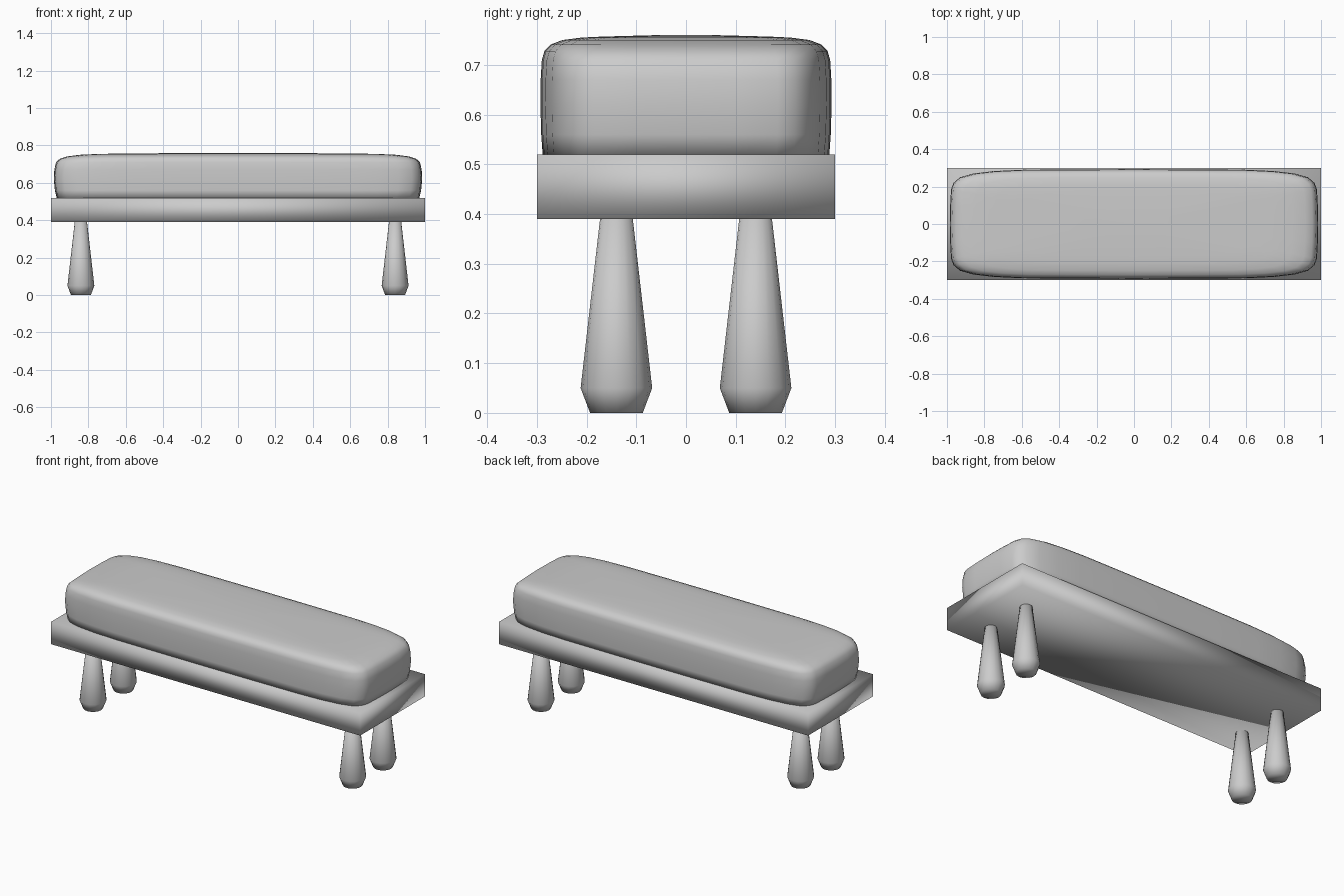
import bpy, bmesh, math

if "Cube" in bpy.data.objects:
    bpy.data.objects.remove(bpy.data.objects["Cube"])


def make_object(name, bm):
    bmesh.ops.recalc_face_normals(bm, faces=bm.faces)
    for f in bm.faces:
        f.smooth = True
    mesh = bpy.data.meshes.new(name)
    bm.to_mesh(mesh)
    bm.free()
    ob = bpy.data.objects.new(name, mesh)
    bpy.context.collection.objects.link(ob)
    return ob


def loft(name, rings):
    """Join equal-length rings of points into a closed skin."""
    bm = bmesh.new()
    loops = [[bm.verts.new(p) for p in ring] for ring in rings]
    n = len(loops[0])
    for a, b in zip(loops, loops[1:]):
        for i in range(n):
            j = (i + 1) % n
            bm.faces.new((a[i], a[j], b[j], b[i]))
    bm.faces.new(loops[0][::-1])
    bm.faces.new(loops[-1])
    return make_object(name, bm)


# Frame: plain slab with soft shading
bm = bmesh.new()
bmesh.ops.create_cube(bm, size=1)
for v in bm.verts:
    v.co = (v.co.x * 2, v.co.y * 0.6, 0.455 + v.co.z * 0.13)
make_object("seat_frame", bm)

# Cushion: rounded plan outline, mirrored from one quarter
quarter = [(0.985, 0), (0.983, 0.10), (0.978, 0.185), (0.965, 0.22), (0.93, 0.25),
           (0.86, 0.27), (0.75, 0.283), (0.60, 0.29), (0.30, 0.292), (0, 0.293)]
half = quarter + [(-x, y) for x, y in quarter[-2::-1]]
outline = half + [(x, -y) for x, y in half[-2:0:-1]]
# Height, x scale, y scale
levels = [(0.515, 0.983, 0.983), (0.56, 0.994, 0.994), (0.62, 1, 1), (0.67, 0.997, 0.998),
          (0.71, 0.988, 0.99), (0.728, 0.968, 0.972), (0.741, 0.93, 0.93),
          (0.75, 0.86, 0.85), (0.755, 0.75, 0.72), (0.757, 0.60, 0.58), (0.76, 0.2, 0.2)]
loft("cushion", [[(x * sx, y * sy, z) for x, y in outline] for z, sx, sy in levels])

# Legs: tapered turned posts
SIDES = 16
leg_profile = [(0.053, 0), (0.072, 0.05), (0.033, 0.39)]
for sx, side in ((-1, "left"), (1, "right")):
    for sy, end in ((-1, "front"), (1, "back")):
        rings = [[(r * math.cos(2 * math.pi * i / SIDES), r * math.sin(2 * math.pi * i / SIDES), z)
                  for i in range(SIDES)] for r, z in leg_profile]
        leg = loft(f"{end}_{side}_leg", rings)
        leg.location = (sx * 0.84, sy * 0.14, 0)
